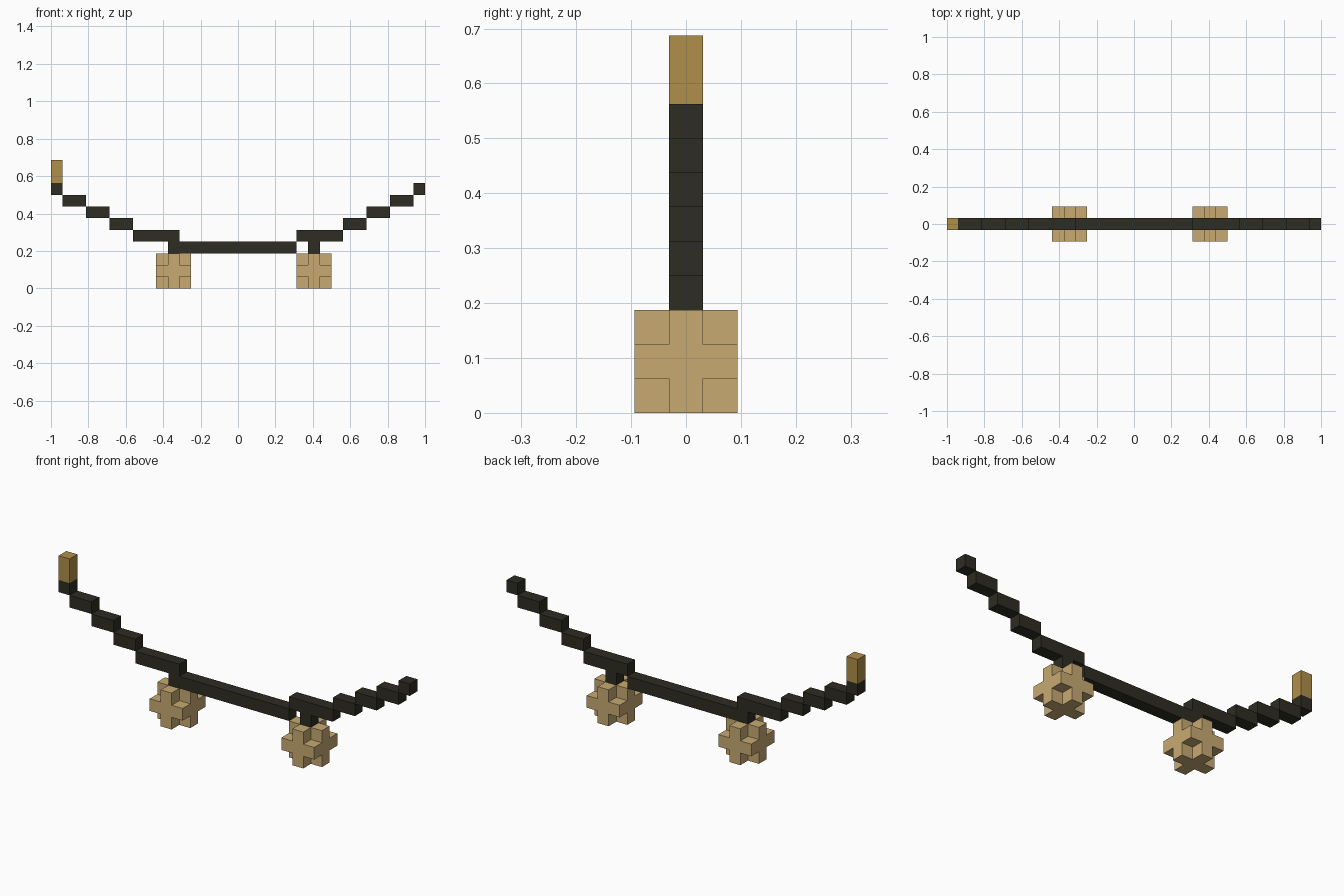
import bpy
import bmesh
from itertools import product
from mathutils import Vector

U = 1 / 16  # side of one block

if "Cube" in bpy.data.objects:
    bpy.data.objects.remove(bpy.data.objects["Cube"], do_unlink=True)


def srgb(*rgb):
    lin = [((c / 255 + 0.055) / 1.055) ** 2.4 for c in rgb]
    return (*lin, 1)


def material(name, colour):
    m = bpy.data.materials.new(name)
    m.use_nodes = True
    m.diffuse_color = colour
    m.node_tree.nodes["Principled BSDF"].inputs["Base Color"].default_value = colour
    return m


dark = material("dark_olive", srgb(45, 45, 35))
tan = material("tan_wood", srgb(200, 170, 114))
gold = material("dull_gold", srgb(176, 143, 74))


def finish(name, bm, mat):
    bmesh.ops.recalc_face_normals(bm, faces=bm.faces)
    mesh = bpy.data.meshes.new(name)
    bm.to_mesh(mesh)
    bm.free()
    mesh.materials.append(mat)
    ob = bpy.data.objects.new(name, mesh)
    bpy.context.collection.objects.link(ob)
    return ob


def bar(name, x0, x1, z0, z1, mat):
    """Box one block deep, with its extents given in blocks."""
    bm = bmesh.new()
    bmesh.ops.create_cube(bm, size=U)
    bmesh.ops.scale(bm, vec=(x1 - x0, 1, z1 - z0), verts=bm.verts)
    bmesh.ops.translate(bm, vec=((x0 + x1) / 2 * U, 0, (z0 + z1) / 2 * U), verts=bm.verts)
    return finish(name, bm, mat)


def wheel(name, x):
    """Three-block cube without its eight corners, keeping only outer faces."""
    cells = {c for c in product((-1, 0, 1), repeat=3) if 0 in c}
    bm = bmesh.new()
    for cell in cells:
        for axis, sign in product(range(3), (-1, 1)):
            n = Vector((0, 0, 0))
            n[axis] = sign
            if tuple(int(v) for v in Vector(cell) + n) in cells:
                continue
            a = Vector((n.z, n.x, n.y))
            b = n.cross(a)
            mid = Vector(cell) + n / 2
            quad = [mid + (a * s + b * t) / 2 for s, t in ((1, 1), (-1, 1), (-1, -1), (1, -1))]
            bm.faces.new([bm.verts.new(p * U) for p in quad])
    bmesh.ops.remove_doubles(bm, verts=bm.verts, dist=U / 100)
    bmesh.ops.recalc_face_normals(bm, faces=bm.faces)
    bmesh.ops.dissolve_limit(bm, angle_limit=0.01, verts=bm.verts, edges=bm.edges)
    ob = finish(name, bm, tan)
    ob.location = (x * U, 0, 1.5 * U)
    return ob


# Flat middle beam and the short post above the left wheel
bar("middle_beam", -6, 5, 3, 4, dark)
bar("left_post", 6, 7, 3, 4, dark)

# Stepped arms rising to both ends
edges = [5, 9, 11, 13, 15, 16]
for i, (a, b) in enumerate(zip(edges, edges[1:])):
    bar(f"left_arm_step_{i + 1}", a, b, 4 + i, 5 + i, dark)
    bar(f"right_arm_step_{i + 1}", -b, -a, 4 + i, 5 + i, dark)

# Upright tip on the right end
bar("right_tip", -16, -15, 9, 11, gold)

# Wheels
wheel("left_wheel", 6.5)
wheel("right_wheel", -5.5)
